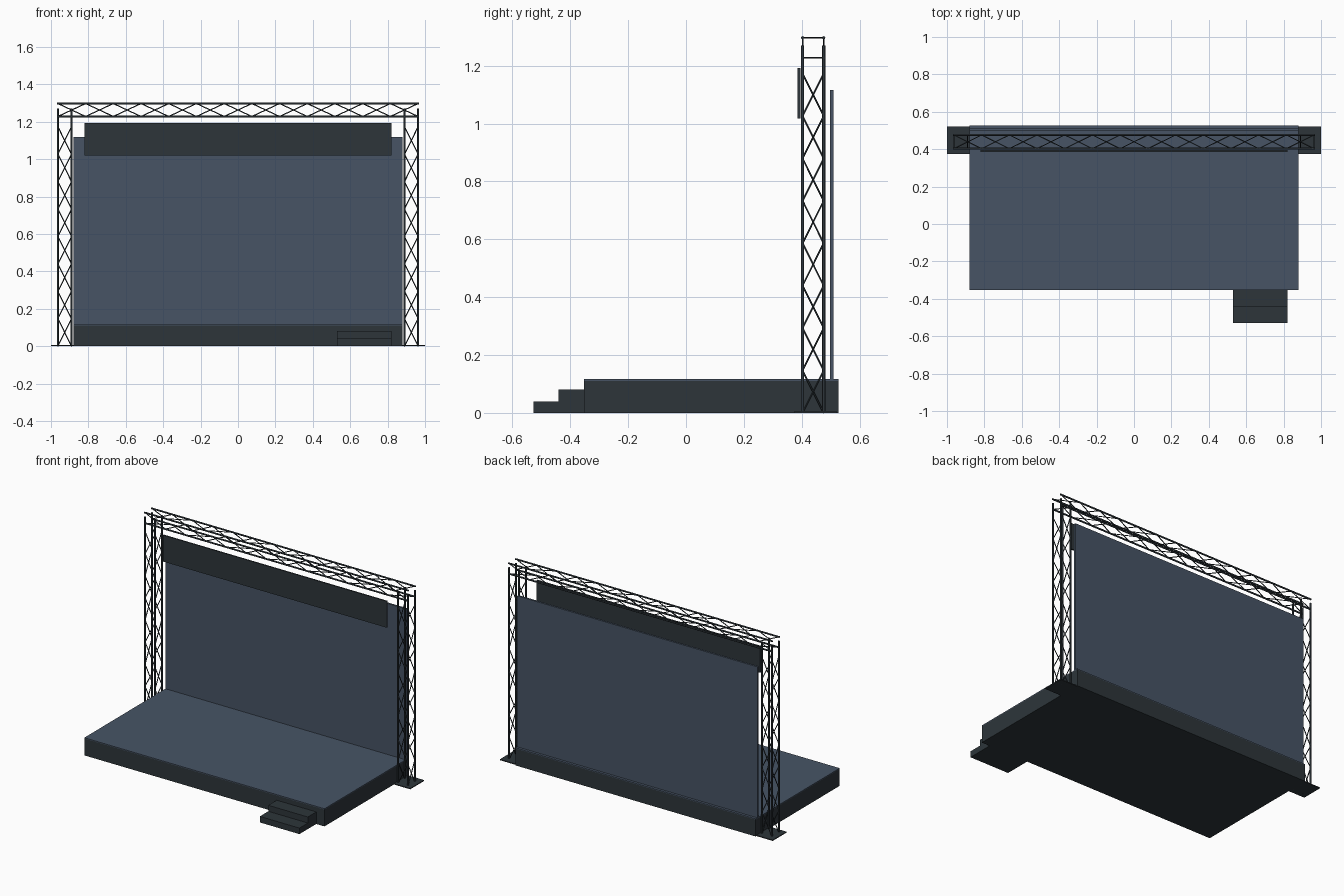
import bpy, bmesh
from mathutils import Vector, Matrix

if "Cube" in bpy.data.objects:
    bpy.data.objects.remove(bpy.data.objects["Cube"])


def material(name, rgb):
    m = bpy.data.materials.new(name)
    lin = [((c / 255 + 0.055) / 1.055) ** 2.4 for c in rgb]
    m.diffuse_color = (*lin, 1)
    m.use_nodes = True
    m.node_tree.nodes["Principled BSDF"].inputs["Base Color"].default_value = m.diffuse_color
    return m


SLATE = material("slate_blue", (71, 84, 101))
DARK = material("charcoal", (45, 53, 58))


def finish(name, bm, mat):
    mesh = bpy.data.meshes.new(name)
    bm.to_mesh(mesh)
    bm.free()
    mesh.materials.append(mat)
    obj = bpy.data.objects.new(name, mesh)
    bpy.context.collection.objects.link(obj)
    return obj


def box(name, lo, hi, mat):
    lo, hi = Vector(lo), Vector(hi)
    bm = bmesh.new()
    bmesh.ops.create_cube(bm, size=1, matrix=Matrix.Translation((lo + hi) / 2)
                          @ Matrix.Diagonal((*(hi - lo), 1)))
    return finish(name, bm, mat)


def tube(bm, a, b, r, sides):
    a, b = Vector(a), Vector(b)
    d = b - a
    rot = d.to_track_quat('Z', 'Y').to_matrix().to_4x4()
    new = bmesh.ops.create_cone(bm, cap_ends=True, segments=sides, radius1=r, radius2=r,
                                depth=d.length, matrix=Matrix.Translation((a + b) / 2) @ rot)
    for v in new["verts"]:
        for f in v.link_faces:
            f.smooth = len(f.verts) == 4
    for v in new["verts"]:
        for e in v.link_edges:
            if any(len(f.verts) > 4 for f in e.link_faces):
                e.smooth = False


def truss(name, point, chord, brace, panels):
    """Square truss; point(t, u, v) maps length and the two cross axes to space."""
    bm = bmesh.new()
    corners = [(0, 0), (1, 0), (1, 1), (0, 1)]
    for u, v in corners:
        tube(bm, point(chord[0], u, v), point(chord[1], u, v), 0.0055, 8)
    # zigzag braces on the four sides, opposite sides run out of phase
    step = (brace[1] - brace[0]) / panels
    for s in range(4):
        pair = (corners[s], corners[(s + 1) % 4])
        for k in range(panels):
            t = brace[0] + k * step
            a, b = pair if k % 2 == 0 else pair[::-1]
            tube(bm, point(t, *a), point(t + step, *b), 0.003, 6)
    return finish(name, bm, DARK)


Y0, W = 0.403, 0.073  # front chord position and truss width

# Stage platform and deck
box("stage_base", (-0.88, -0.352, 0), (0.88, 0.527, 0.111), DARK)
box("stage_deck", (-0.88, -0.352, 0.111), (0.88, 0.527, 0.117), SLATE)

# Steps at the front right
box("lower_step", (0.53, -0.528, 0), (0.82, -0.44, 0.04), DARK)
box("upper_step", (0.53, -0.44, 0), (0.82, -0.352, 0.08), DARK)

# Back wall and hanging banner
box("back_wall", (-0.88, 0.497, 0.117), (0.88, 0.51, 1.117), SLATE)
box("banner", (-0.82, 0.386, 1.018), (0.82, 0.395, 1.193), DARK)

# Towers with foot plates
for side, s in (("left", -1), ("right", 1)):
    box(side + "_foot_plate", (s * 0.9265 - 0.0735, 0.375, 0),
        (s * 0.9265 + 0.0735, 0.52, 0.006), DARK)
    truss(side + "_tower", lambda t, u, v, s=s: (s * (0.89 + W * u), Y0 + W * v, t),
          (0, 1.27), (0, 1.173), 8)

# Overhead truss
truss("top_truss", lambda t, u, v: (t, Y0 + W * u, 1.228 + 0.069 * v),
      (-0.968, 0.968), (-0.963, 0.963), 13)
